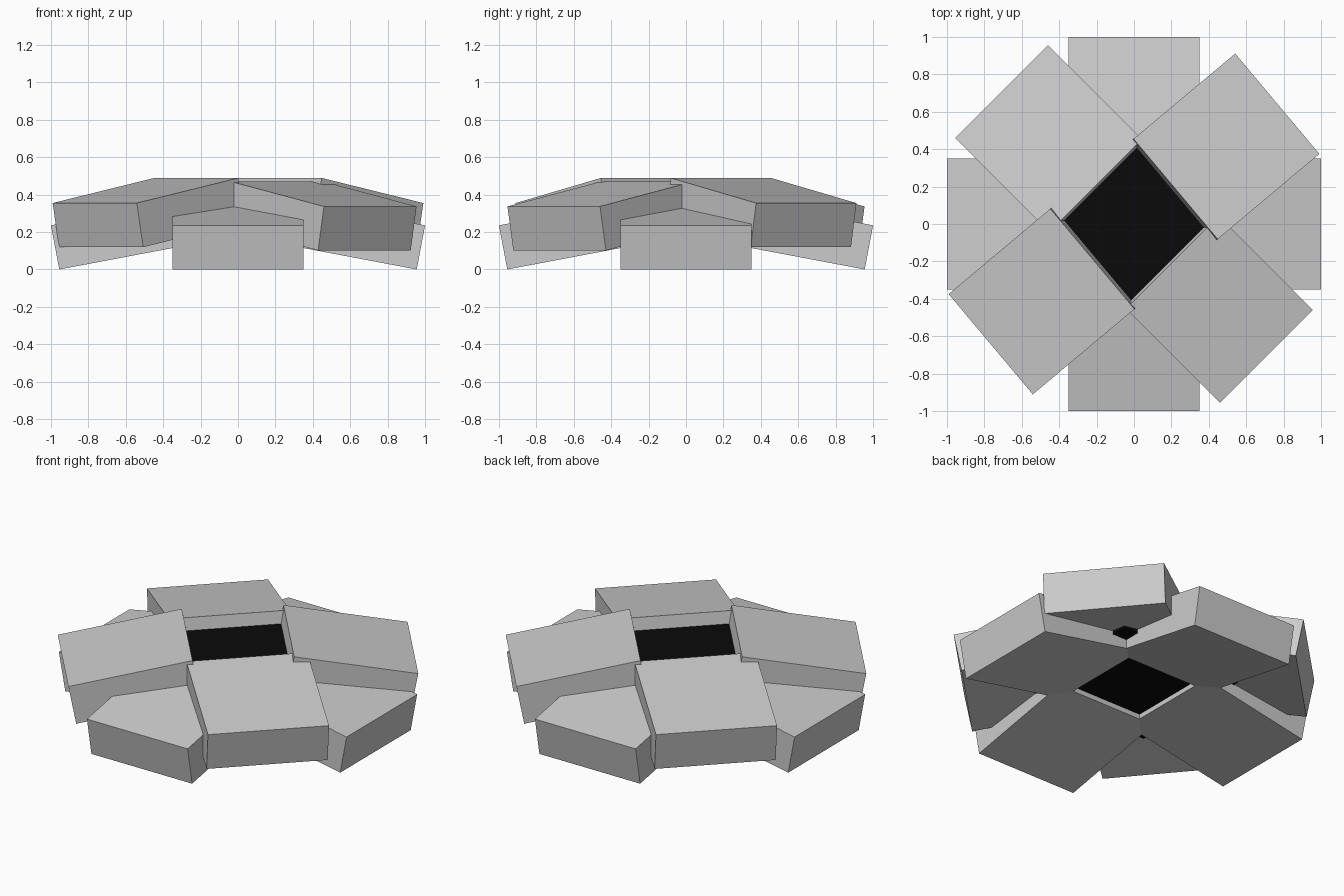
import bpy
import math
from mathutils import Matrix

if "Cube" in bpy.data.objects:
    bpy.data.objects.remove(bpy.data.objects["Cube"])

LENGTH, WIDTH, THICK = 0.722, 0.70, 0.24
TILT = math.radians(10.7)


def block(name, size, matrix):
    """Box of the given size placed by a matrix."""
    bpy.ops.mesh.primitive_cube_add(size=1)
    ob = bpy.context.object
    ob.name = name
    ob.data.transform(matrix @ Matrix.Diagonal((*size, 1)))
    return ob


def tilted_slab(name, angle, top_z):
    """Slab whose outer top edge lies at radius 1 and height top_z, rising inward."""
    m = (Matrix.Rotation(math.radians(angle), 4, 'Z')
         @ Matrix.Translation((1, 0, top_z))
         @ Matrix.Rotation(TILT, 4, 'Y')
         @ Matrix.Translation((-LENGTH / 2, 0, -THICK / 2)))
    return block(name, (LENGTH, WIDTH, THICK), m)


# Lower ring of slabs, one on each side
for i in range(4):
    tilted_slab(f"lower_slab_{i + 1}", 90 * i, THICK * math.cos(TILT))

# Upper ring of slabs on the diagonals, one pair turned and raised slightly
for i, (angle, z) in enumerate([(40, 0.355), (135, 0.337), (220, 0.355), (315, 0.337)]):
    tilted_slab(f"upper_slab_{i + 1}", angle, z)

# Black core filling the middle
core = block("core", (0.90, 0.90, 0.225), Matrix.Translation((0, 0, 0.2825)))
black = bpy.data.materials.new("black")
black.diffuse_color = (0.003, 0.003, 0.003, 1)
black.use_nodes = True
black.node_tree.nodes["Principled BSDF"].inputs["Base Color"].default_value = black.diffuse_color
core.data.materials.append(black)
